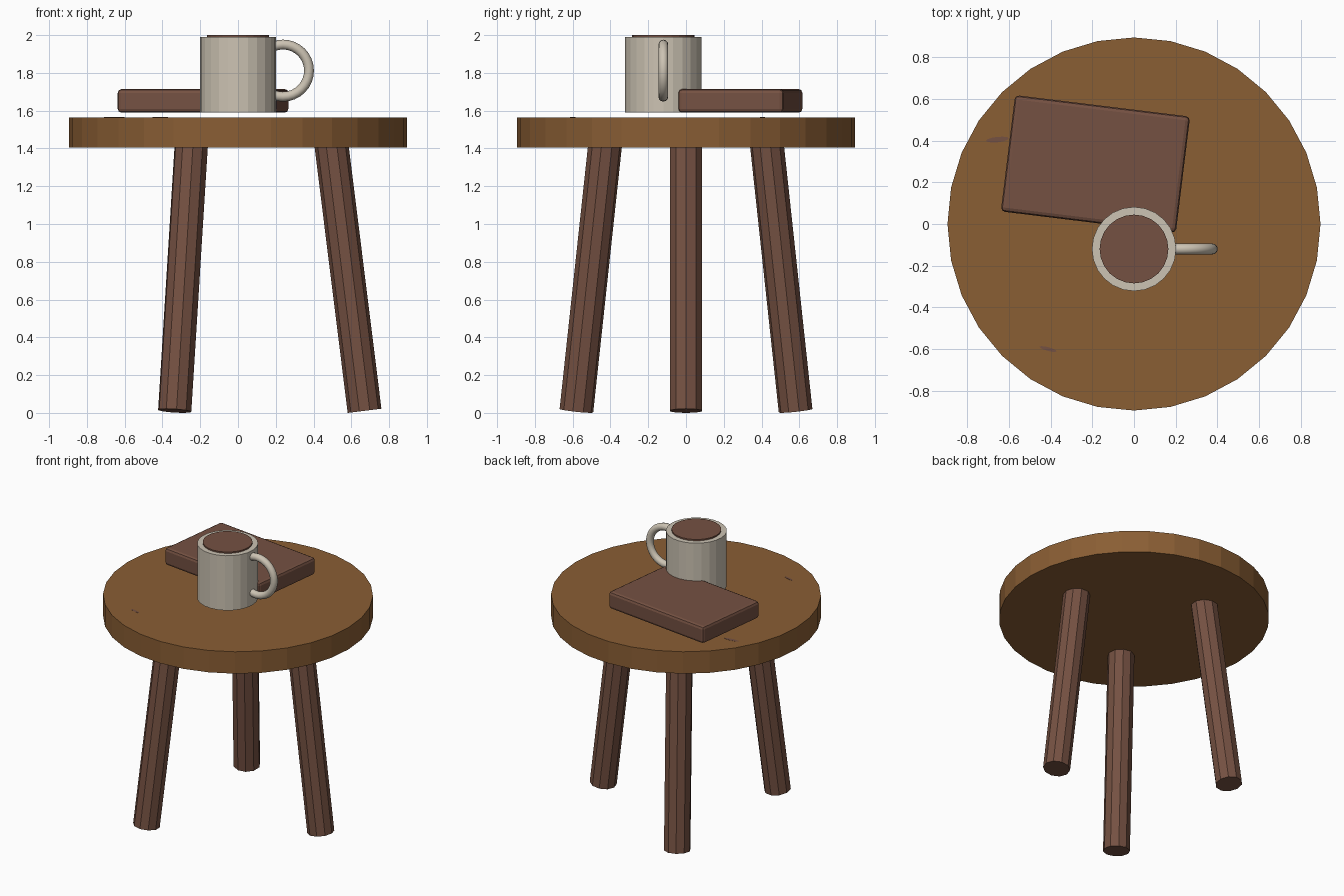
import bpy
import math
from mathutils import Matrix

cube = bpy.data.objects.get("Cube")
if cube:
    bpy.data.objects.remove(cube, do_unlink=True)


def material(name, rgb):
    """Flat material from 0-255 sRGB values, stored as linear."""
    lin = [((c / 255 + 0.055) / 1.055) ** 2.4 for c in rgb] + [1]
    mat = bpy.data.materials.new(name)
    mat.use_nodes = True
    mat.diffuse_color = lin
    mat.node_tree.nodes["Principled BSDF"].inputs["Base Color"].default_value = lin
    return mat


oak = material("oak", (138, 94, 52))
walnut = material("dark_brown", (117, 81, 66))
ceramic = material("cream_ceramic", (204, 195, 179))


def finish(name, mat):
    obj = bpy.context.object
    obj.name = name
    obj.data.materials.append(mat)
    return obj


def disc(name, mat, sides, radius, z0, z1, x=0, y=0):
    """Upright cylinder between two heights."""
    bpy.ops.mesh.primitive_cylinder_add(vertices=sides, radius=radius, depth=z1 - z0,
                                        location=(x, y, (z0 + z1) / 2))
    return finish(name, mat)


# Round tabletop
top_z = 1.565
disc("tabletop", oak, 32, 0.895, 1.405, top_z)

# Three splayed legs, feet cut square to the leg
tilt = math.radians(7.1)
length = 1.48
for i, name in enumerate(("left_leg", "back_right_leg", "front_right_leg")):
    leg = disc(name, walnut, 10, 0.09, 0, length)
    leg.data.transform(Matrix.Translation((0, 0, length / 2))
                       @ Matrix.Rotation(math.pi / 2, 4, 'Z'))
    leg.matrix_world = (Matrix.Rotation(i * math.tau / 3, 4, 'Z')
                        @ Matrix.Translation((0.67, 0, 0.011))
                        @ Matrix.Rotation(-tilt, 4, 'Y'))

# Book with softened edges, lying at a slight angle
bpy.ops.mesh.primitive_cube_add(size=1, location=(-0.185, 0.288, 1.652),
                                rotation=(0, 0, math.radians(-7)))
book = finish("book", walnut)
book.data.transform(Matrix.Diagonal((0.846, 0.562, 0.125, 1)))
bevel = book.modifiers.new("soft_edges", 'BEVEL')
bevel.width = 0.02
bevel.segments = 2

# Mug body, drink and ring handle
mug_y = -0.12
disc("mug_body", ceramic, 24, 0.202, 1.59, 1.99, y=mug_y)
disc("drink", walnut, 24, 0.165, 1.97, 2.0, y=mug_y)
bpy.ops.mesh.primitive_torus_add(major_radius=0.138, minor_radius=0.026,
                                 major_segments=32, minor_segments=12,
                                 location=(0.238, mug_y, 1.812),
                                 rotation=(math.pi / 2, 0, 0))
finish("mug_handle", ceramic)
bpy.ops.object.shade_smooth_by_angle(angle=math.radians(40))

# Small worn marks on the tabletop
for name, x, y, half_x, half_y, turn in (("worn_mark_back", -0.655, 0.405, 0.055, 0.013, 6),
                                         ("worn_mark_front", -0.412, -0.6, 0.042, 0.009, -15)):
    mark = disc(name, walnut, 12, 1, top_z - 0.001, top_z + 0.001, x, y)
    mark.scale = (half_x, half_y, 1)
    mark.rotation_euler.z = math.radians(turn)
